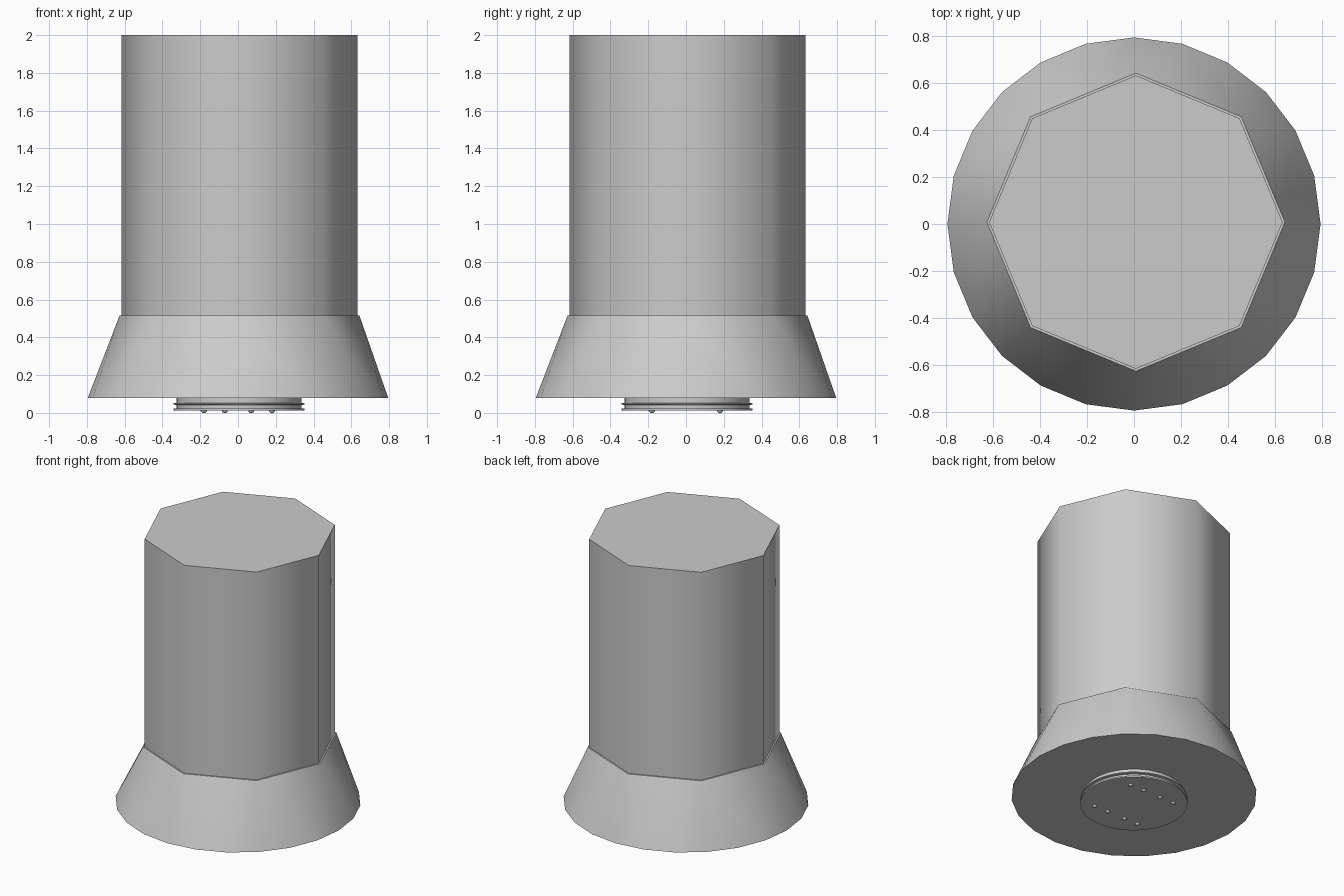
import bpy, bmesh, math

if "Cube" in bpy.data.objects:
    bpy.data.objects.remove(bpy.data.objects["Cube"])

SMOOTH = math.radians(60)


def finish(name, bm):
    bmesh.ops.recalc_face_normals(bm, faces=bm.faces)
    me = bpy.data.meshes.new(name)
    bm.to_mesh(me)
    bm.free()
    ob = bpy.data.objects.new(name, me)
    bpy.context.collection.objects.link(ob)
    bpy.ops.object.select_all(action='DESELECT')
    ob.select_set(True)
    bpy.context.view_layer.objects.active = ob
    bpy.ops.object.shade_smooth_by_angle(angle=SMOOTH)
    return ob


def ring(bm, n, r, z, cx=0.0, cy=0.0):
    return [bm.verts.new((cx + r * math.cos(2 * math.pi * i / n),
                          cy + r * math.sin(2 * math.pi * i / n), z))
            for i in range(n)]


def bridge(bm, a, b):
    n = len(a)
    for i in range(n):
        j = (i + 1) % n
        bm.faces.new((a[i], a[j], b[j], b[i]))


# Octagonal upper body
bm = bmesh.new()
low = ring(bm, 8, 0.625, 0.515, 0.008, 0.008)
top = ring(bm, 8, 0.625, 2.0, 0.008, 0.008)
bridge(bm, low, top)
bm.faces.new(top)
bm.faces.new(low)
finish("octagonal_body", bm)

# Flared skirt blending an octagon into a 24-sided rim
bm = bmesh.new()
o = ring(bm, 8, 0.635, 0.515, 0.008, 0.008)
r = ring(bm, 24, 0.795, 0.08)
for k in range(8):
    a, b = o[k], o[(k + 1) % 8]
    r0, r1, r2, r3 = (r[(3 * k + i) % 24] for i in range(4))
    bm.faces.new((a, r0, r1))
    bm.faces.new((a, r1, r2, b))
    bm.faces.new((b, r2, r3))
bm.faces.new(o)
bm.faces.new(r)
finish("flared_skirt", bm)

# Grooved round plate under the skirt
profile = [(0.33, 0.085), (0.33, 0.053), (0.347, 0.051), (0.347, 0.044),
           (0.33, 0.042), (0.33, 0.024), (0.347, 0.022), (0.347, 0.012)]
bm = bmesh.new()
rings = [ring(bm, 48, pr, pz, 0.005, 0.005) for pr, pz in profile]
for a, b in zip(rings, rings[1:]):
    bridge(bm, a, b)
bm.faces.new(rings[0])
bm.faces.new(rings[-1])
finish("base_plate", bm)

# Two rows of rounded bolt heads on the underside
bm = bmesh.new()
for y in (-0.18, 0.18):
    for x in (-0.18, -0.07, 0.07, 0.18):
        rim = ring(bm, 12, 0.016, 0.014, x, y)
        mid = ring(bm, 12, 0.014, 0.005, x, y)
        tip = ring(bm, 12, 0.007, 0.0, x, y)
        bridge(bm, rim, mid)
        bridge(bm, mid, tip)
        bm.faces.new(tip)
        bm.faces.new(rim)
finish("bolt_heads", bm)
